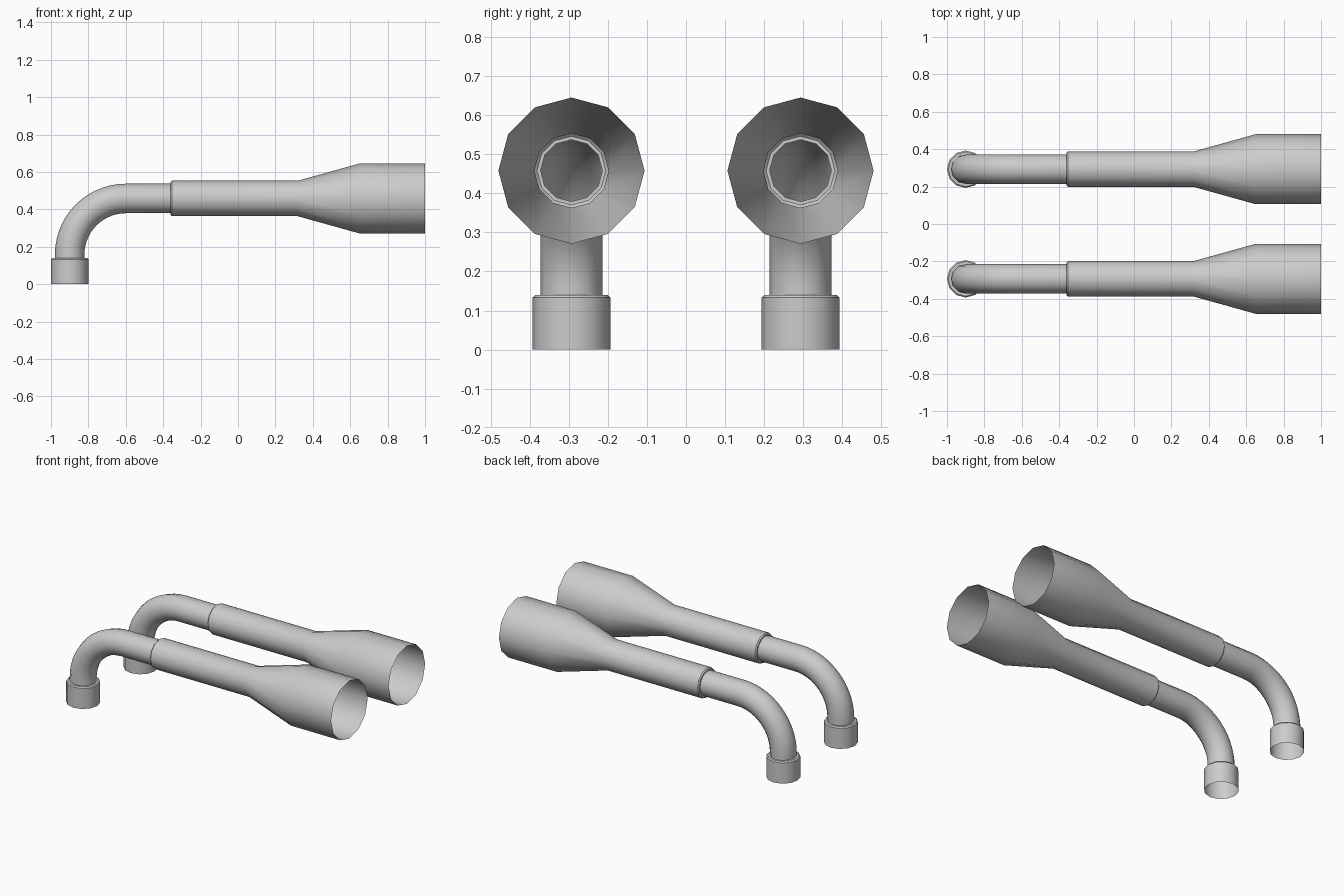
import bpy
import bmesh
from math import sin, cos, pi, radians
from mathutils import Vector

cube = bpy.data.objects.get("Cube")
if cube:
    bpy.data.objects.remove(cube, do_unlink=True)

SIDES = 12
SPACING = 0.293            # distance of each pipe from the centre plane
AXIS_Z = 0.458             # height of the horizontal run
FOOT_X = -0.9              # position of the vertical run
BEND = 0.3                 # bend radius
PIPE_R, COLLAR_R, SLEEVE_R, BELL_R = 0.079, 0.1, 0.095, 0.187
BEVEL = 0.007

metal = bpy.data.materials.new("light_grey_metal")
metal.use_nodes = True
grey = (0.6, 0.6, 0.6, 1.0)
metal.diffuse_color = grey
metal.node_tree.nodes["Principled BSDF"].inputs["Base Color"].default_value = grey


def tube(name, y, rings):
    """Open shell through rings of (x, z, heading, radius); heading 0 = up, pi/2 = +x."""
    bm = bmesh.new()
    loops = []
    for x, z, heading, r in rings:
        across = Vector((-cos(heading), 0, sin(heading)))
        side = Vector((0, 1, 0))
        centre = Vector((x, y, z))
        loops.append([bm.verts.new(centre + r * (cos(a) * across + sin(a) * side))
                      for a in (2 * pi * i / SIDES for i in range(SIDES))])
    for low, high in zip(loops, loops[1:]):
        for i in range(SIDES):
            j = (i + 1) % SIDES
            bm.faces.new((low[i], high[i], high[j], low[j]))
    bmesh.ops.recalc_face_normals(bm, faces=bm.faces)
    # Make the shell face outward
    face = bm.faces[0]
    x, z, heading, r = rings[0]
    if face.normal.dot(face.calc_center_median() - Vector((x, y, z))) < 0:
        bmesh.ops.reverse_faces(bm, faces=bm.faces)
    mesh = bpy.data.meshes.new(name)
    bm.to_mesh(mesh)
    bm.free()
    mesh.materials.append(metal)
    obj = bpy.data.objects.new(name, mesh)
    bpy.context.collection.objects.link(obj)
    bpy.ops.object.select_all(action="DESELECT")
    obj.select_set(True)
    bpy.context.view_layer.objects.active = obj
    bpy.ops.object.shade_smooth_by_angle(angle=radians(32))


def vertical(z, r):
    return (FOOT_X, z, 0, r)


def horizontal(x, r):
    return (x, AXIS_Z, pi / 2, r)


COLLAR_TOP, SLEEVE_START, STEPS = 0.14, -0.36, 14

for side, y in (("left", SPACING), ("right", -SPACING)):
    # Foot collar, open underneath, with a chamfered shoulder
    tube(side + "_collar", y, [
        vertical(0, COLLAR_R), vertical(COLLAR_TOP - BEVEL, COLLAR_R),
        vertical(COLLAR_TOP, COLLAR_R - BEVEL), vertical(COLLAR_TOP, PIPE_R)])

    # Elbow pipe: up, round the bend and along to the sleeve
    bend = []
    for k in range(STEPS + 1):
        a = pi / 2 * k / STEPS
        bend.append((FOOT_X + BEND * (1 - cos(a)), AXIS_Z - BEND * (1 - sin(a)), a, PIPE_R))
    tube(side + "_elbow_pipe", y,
         [vertical(COLLAR_TOP, PIPE_R)] + bend + [horizontal(SLEEVE_START, PIPE_R)])

    # Sleeve flaring into the open bell
    tube(side + "_sleeve_and_bell", y, [
        horizontal(1, BELL_R), horizontal(0.65, BELL_R), horizontal(0.32, SLEEVE_R),
        horizontal(SLEEVE_START + BEVEL, SLEEVE_R),
        horizontal(SLEEVE_START, SLEEVE_R - BEVEL), horizontal(SLEEVE_START, PIPE_R)])
